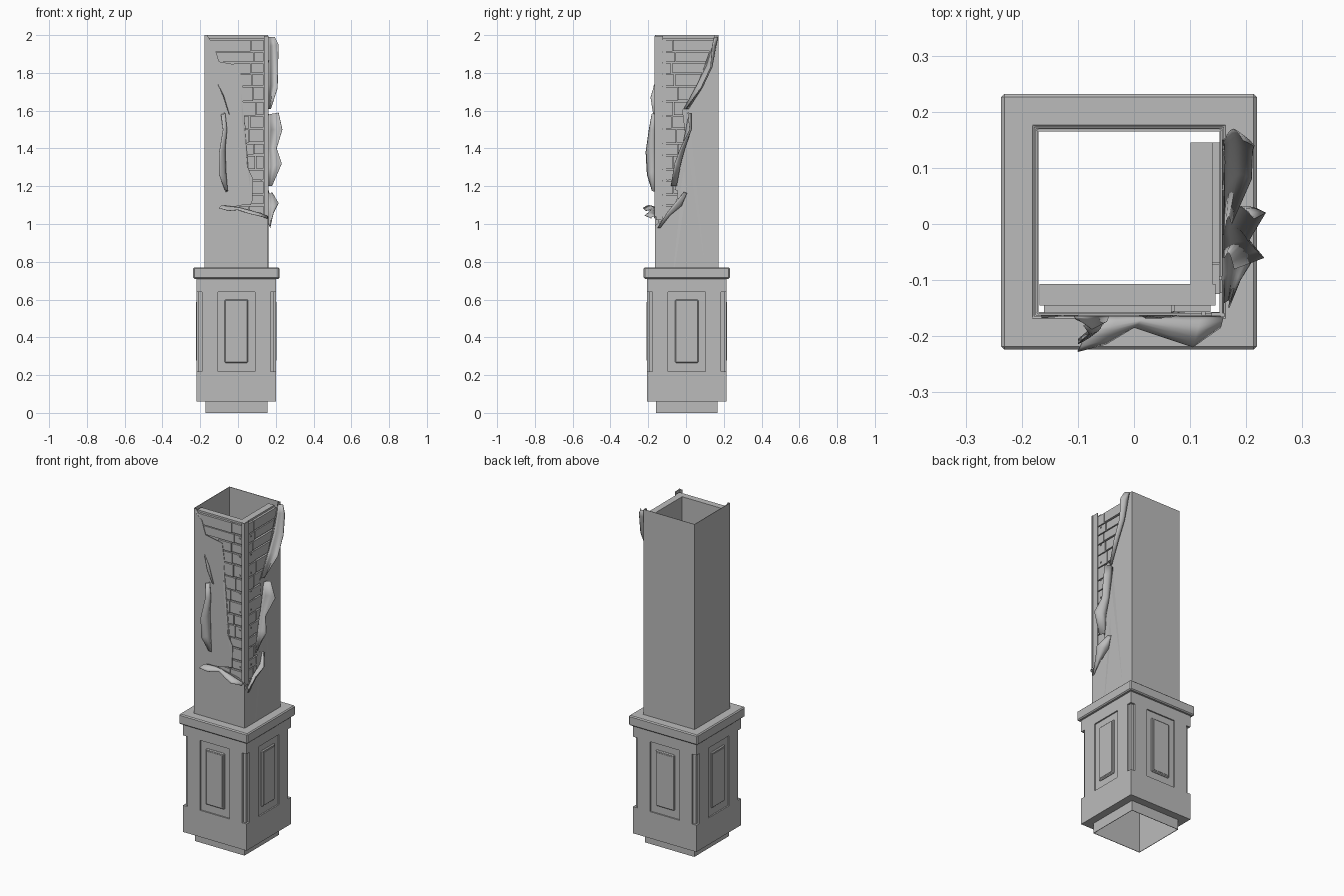
import bpy, bmesh, math, random
from mathutils import Matrix, Vector

random.seed(4)
cube = bpy.data.objects.get("Cube")
if cube:
    bpy.data.objects.remove(cube, do_unlink=True)

CX, CY = -0.009, 0.004          # axis of the column
HALF = 0.169                    # half width of the shaft

grey = bpy.data.materials.new("plain grey")
grey.use_nodes = True
grey.diffuse_color = (0.5, 0.5, 0.5, 1)
grey.node_tree.nodes["Principled BSDF"].inputs["Base Color"].default_value = (0.5, 0.5, 0.5, 1)


def finish(name, bm, fix_normals=True):
    if fix_normals:
        bmesh.ops.recalc_face_normals(bm, faces=bm.faces)
    mesh = bpy.data.meshes.new(name)
    bm.to_mesh(mesh)
    bm.free()
    mesh.materials.append(grey)
    ob = bpy.data.objects.new(name, mesh)
    bpy.context.collection.objects.link(ob)
    return ob


def add_box(bm, lo, hi):
    lo, hi = Vector(lo), Vector(hi)
    size = Matrix.Diagonal((*(hi - lo), 1))
    return bmesh.ops.create_cube(bm, size=1, matrix=Matrix.Translation((lo + hi) / 2) @ size)["verts"]


def ring(name, outer, inner, z0, z1):
    """Square tube section with open middle."""
    bm = bmesh.new()
    loops = []
    for r, z in ((outer, z0), (outer, z1), (inner, z1), (inner, z0)):
        loops.append([bm.verts.new((CX + r * a, CY + r * b, z))
                      for a, b in ((-1, -1), (1, -1), (1, 1), (-1, 1))])
    for k in range(4):
        a, b = loops[k], loops[(k + 1) % 4]
        for i in range(4):
            j = (i + 1) % 4
            bm.faces.new((a[i], a[j], b[j], b[i]))
    return finish(name, bm)


def side_boxes(name, side, boxes):
    """Boxes given as (across, outward, z) on one side, turned about the axis."""
    bm = bmesh.new()
    for (t0, t1), (d0, d1), (z0, z1) in boxes:
        add_box(bm, (t0, -d1, z0), (t1, -d0, z1))
    turn = Matrix.Translation((CX, CY, 0)) @ Matrix.Rotation(side * math.pi / 2, 4, 'Z')
    bm.transform(turn)
    return finish(name, bm)


def bevel(ob, width):
    mod = ob.modifiers.new("soft edges", 'BEVEL')
    mod.width, mod.segments = width, 1


# Pedestal: foot, panelled body and cap
ring("foot", 0.164, 0.161, 0, 0.08)
body = ring("pedestal_body", 0.211, 0.165, 0.06, 0.715)
bevel(ring("pedestal_cap", 0.228, 0.166, 0.71, 0.77), 0.006)
BAND = (0.22, 0.64)
for side in range(4):
    cutter = side_boxes("cutter", side, [
        ((-0.098, 0.098), (0.203, 0.25), BAND),
        ((-0.25, -0.182), (0.2, 0.25), BAND),
        ((0.182, 0.25), (0.2, 0.25), BAND)])
    cutter.hide_render = True
    mod = body.modifiers.new("recess", 'BOOLEAN')
    mod.operation, mod.solver, mod.object = 'DIFFERENCE', 'EXACT', cutter
    bpy.context.view_layer.objects.active = body
    bpy.ops.object.modifier_apply(modifier=mod.name)
    bpy.data.objects.remove(cutter, do_unlink=True)
    # Raised centre panel with a moulding around it
    panel = side_boxes("raised_panel", side, [((-0.062, 0.062), (0.195, 0.211), (0.265, 0.6))])
    bevel(panel, 0.005)
    side_boxes("panel_field", side, [((-0.05, 0.05), (0.205, 0.213), (0.277, 0.588))])

# Shaft skin: two whole walls and two torn ones
X0, X1, Y0, Y1, BASE, TOP = CX - HALF, CX + HALF, CY - HALF, CY + HALF, 0.06, 2.0
front_tear = [(X1, 1.03), (0.12, 1.06), (-0.03, 1.09), (0.075, 1.11), (0.08, 1.24), (0.05, 1.3),
              (0.03, 1.44), (0.02, 1.56), (0.025, 1.74), (0.01, 1.84), (-0.1, 1.86),
              (-0.125, 1.94), (-0.165, 1.98), (-0.165, TOP)]
side_tear = [(Y0, 0.99), (-0.13, 1.02), (-0.02, 1.1), (0.0, 1.17), (-0.06, 1.18), (-0.05, 1.25),
             (-0.02, 1.4), (0.015, 1.58), (-0.02, 1.6), (0.06, 1.74), (0.11, 1.86),
             (0.14, 1.96), (0.15, TOP)]
bm = bmesh.new()
walls = [
    [(X0, Y0, BASE), (X1, Y0, BASE)] + [(x, Y0, z) for x, z in front_tear] + [(X0, Y0, TOP)],
    [(X1, Y1, TOP)] + [(X1, y, z) for y, z in reversed(side_tear)] + [(X1, Y0, BASE), (X1, Y1, BASE)],
    [(X1, Y1, BASE), (X0, Y1, BASE), (X0, Y1, TOP), (X1, Y1, TOP)],
    [(X0, Y1, BASE), (X0, Y0, BASE), (X0, Y0, TOP), (X0, Y1, TOP)]]
for wall in walls:
    bm.faces.new([bm.verts.new(p) for p in wall])
bmesh.ops.triangulate(bm, faces=[f for f in bm.faces if len(f.verts) > 4])
skin = finish("shaft_skin", bm, False)
mod = skin.modifiers.new("thickness", 'SOLIDIFY')
mod.thickness, mod.offset = 0.003, -1


def flap(name, hinge, tip, bulge):
    """Peeled sheet swept from the torn edge to its free edge."""
    bm = bmesh.new()
    rows, bulge = 6, Vector(bulge)
    grid = []
    for k in range(rows + 1):
        t = k / rows
        grid.append([bm.verts.new(Vector(a).lerp(Vector(b), t) + bulge * math.sin(math.pi * t))
                     for a, b in zip(hinge, tip)])
    for a, b in zip(grid, grid[1:]):
        for i in range(len(a) - 1):
            bm.faces.new((a[i], a[i + 1], b[i + 1], b[i]))
    ob = finish(name, bm)
    mod = ob.modifiers.new("thickness", 'SOLIDIFY')
    mod.thickness = 0.002
    for p in ob.data.polygons:
        p.use_smooth = True


# Peeled flaps on the left wall
flap("upper_side_flap",
     [(X1, 0.15, 1.99), (X1, 0.14, 1.94), (X1, 0.11, 1.84), (X1, 0.06, 1.74), (X1, -0.01, 1.61)],
     [(0.195, 0.15, 1.99), (0.215, 0.14, 1.95), (0.212, 0.13, 1.83), (0.21, 0.08, 1.72), (0.175, 0.0, 1.61)],
     (0, 0.02, 0))
flap("middle_side_flap",
     [(X1, 0.015, 1.58), (X1, 0.0, 1.5), (X1, -0.02, 1.4), (X1, -0.04, 1.3), (X1, -0.06, 1.2)],
     [(0.215, 0.01, 1.59), (0.235, 0.02, 1.5), (0.205, -0.03, 1.4), (0.232, -0.06, 1.32), (0.18, -0.08, 1.2)],
     (0, 0.02, 0))
flap("lower_side_flap",
     [(X1, 0.0, 1.17), (X1, -0.02, 1.1), (X1, -0.09, 1.05), (X1, -0.14, 1.0)],
     [(0.18, -0.01, 1.17), (0.215, -0.06, 1.11), (0.19, -0.1, 1.06), (0.17, -0.15, 0.98)],
     (0.005, 0.01, -0.01))

# Peeled flaps on the front wall
flap("front_flap",
     [(-0.075, Y0, 1.59), (-0.065, Y0, 1.5), (-0.07, Y0, 1.4), (-0.065, Y0, 1.28), (-0.065, Y0, 1.17)],
     [(-0.09, -0.18, 1.58), (-0.08, -0.195, 1.5), (-0.1, -0.212, 1.38), (-0.1, -0.205, 1.26), (-0.07, -0.18, 1.18)],
     (0.012, -0.005, 0))
flap("small_front_flap",
     [(-0.105, Y0, 1.74), (-0.075, Y0, 1.68), (-0.045, Y0, 1.58)],
     [(-0.1, -0.17, 1.73), (-0.075, -0.188, 1.67), (-0.05, -0.175, 1.59)],
     (0, -0.003, 0))
flap("bottom_front_flap",
     [(-0.07, Y0, 1.09), (-0.03, Y0, 1.09), (0.02, Y0, 1.075), (0.07, Y0, 1.065), (0.12, Y0, 1.05), (X1, Y0, 1.03)],
     [(-0.1, -0.228, 1.085), (-0.05, -0.215, 1.07), (0.0, -0.185, 1.075), (0.06, -0.205, 1.055),
      (0.105, -0.22, 1.045), (0.155, -0.185, 1.03)],
     (0, 0, 0.012))

# Core slabs behind the tear
for name, lo, hi in (("front_core", (-0.168, -0.145, 1.0), (0.145, -0.107, 1.985)),
                     ("side_core", (0.101, -0.107, 1.0), (0.14, 0.145, 1.985))):
    bm = bmesh.new()
    add_box(bm, lo, hi)
    finish(name, bm)

# Rows of laths nailed on the core, each broken into uneven lengths
front, sides = bmesh.new(), bmesh.new()
z = 1.04
while z < 1.93:
    h = random.uniform(0.055, 0.08)
    top = min(z + h, 1.99) - 0.006
    cut = random.uniform(0.05, 0.1)
    out = random.uniform(0, 0.004)
    start = -0.16 if z > 1.8 else -0.02
    add_box(front, (start, -0.155 - out, z), (cut, -0.144, top))
    add_box(front, (cut + 0.004, -0.157, z + 0.004), (0.136, -0.144, top))
    cut = random.uniform(-0.08, -0.04)
    add_box(sides, (0.139, -0.125, z), (0.152, cut, top))
    add_box(sides, (0.139, cut + 0.004, z + 0.003), (0.149 + out, 0.145, top))
    z += h
finish("front_laths", front)
finish("side_laths", sides)

# Corner bead running up the torn corner
bm = bmesh.new()
add_box(bm, (0.138, -0.164, 1.04), (0.158, -0.158, 1.995))
add_box(bm, (0.152, -0.158, 1.02), (0.158, -0.122, 1.995))
add_box(bm, (0.154, -0.166, 1.04), (0.161, -0.159, 1.995))
finish("corner_bead", bm)

# Nails
bm = bmesh.new()
for i in range(8):
    h = 1.12 + i * 0.11
    add_box(bm, (0.12, -0.163, h), (0.127, -0.155, h + 0.007))
    add_box(bm, (0.15, -0.1, h), (0.157, -0.093, h + 0.007))
finish("nails", bm)
